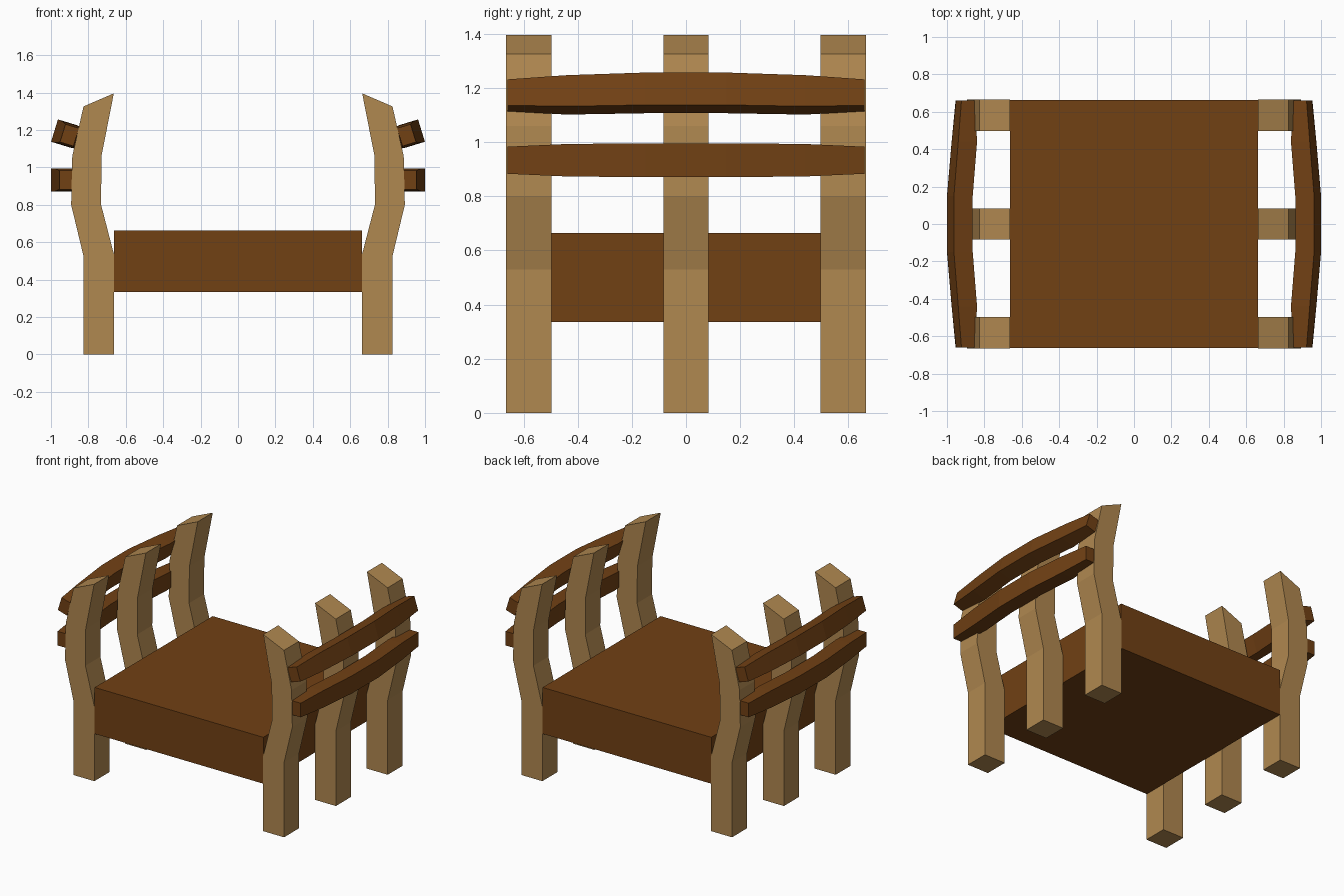
import bpy, bmesh, math

if "Cube" in bpy.data.objects:
    bpy.data.objects.remove(bpy.data.objects["Cube"])


def material(name, color):
    m = bpy.data.materials.new(name)
    m.diffuse_color = (*color, 1)
    m.use_nodes = True
    m.node_tree.nodes["Principled BSDF"].inputs["Base Color"].default_value = m.diffuse_color
    return m


LIGHT = material("light_wood", (0.434, 0.246, 0.080))
DARK = material("dark_wood", (0.165, 0.052, 0.007))


def loft(name, sections, mat, mirror=True):
    """Skin a run of four-cornered sections, cap both ends, mirror across x."""
    bm = bmesh.new()
    rings = [[bm.verts.new(p) for p in s] for s in sections]
    for a, b in zip(rings, rings[1:]):
        for i in range(4):
            j = (i + 1) % 4
            bm.faces.new((a[i], a[j], b[j], b[i]))
    bm.faces.new(rings[0])
    bm.faces.new(rings[-1])
    bmesh.ops.recalc_face_normals(bm, faces=bm.faces)
    mesh = bpy.data.meshes.new(name)
    bm.to_mesh(mesh)
    bm.free()
    mesh.materials.append(mat)
    ob = bpy.data.objects.new(name, mesh)
    bpy.context.collection.objects.link(ob)
    if mirror:
        mod = ob.modifiers.new("mirror", 'MIRROR')
        mod.use_mirror_merge = False
    return ob


# Seat block
S = 0.662
loft("seat", [[(-S, -S, z), (S, -S, z), (S, S, z), (-S, S, z)]
              for z in (0.335, 0.664)], DARK, mirror=False)

# Bent posts, three per side: (inner x, inner z, outer x, outer z)
POST = [(0.662, 0, 0.827, 0), (0.662, 0.53, 0.827, 0.53),
        (0.732, 0.80, 0.892, 0.80), (0.730, 1.06, 0.886, 1.06),
        (0.664, 1.396, 0.826, 1.326)]
HALF = 0.084
for label, y in (("front", -0.581), ("middle", 0), ("back", 0.581)):
    loft(label + "_posts",
         [[(xi, y - HALF, zi), (xo, y - HALF, zo),
           (xo, y + HALF, zo), (xi, y + HALF, zi)]
          for xi, zi, xo, zo in POST], LIGHT)

# Bowed side rails: (y, outward shift, thickness, half height)
HALF_RAIL = [(0.15, 0, 0.105, 0.0625), (0.44, -0.025, 0.105, 0.06),
             (0.66, -0.046, 0.075, 0.05)]
RAIL = [(-y, *r) for y, *r in reversed(HALF_RAIL)] + HALF_RAIL


def rail(name, x, z, tilt):
    c, s = math.cos(tilt), math.sin(tilt)
    sections = []
    for y, shift, thick, h in RAIL:
        corners = [(shift, -h), (shift, h), (shift - thick, h), (shift - thick, -h)]
        sections.append([(x + u * c - v * s, y, z + u * s + v * c)
                         for u, v in corners])
    loft(name, sections, DARK)


rail("lower_rails", 1.0, 0.933, 0)
rail("upper_rails", 0.981, 1.197, math.radians(17))
